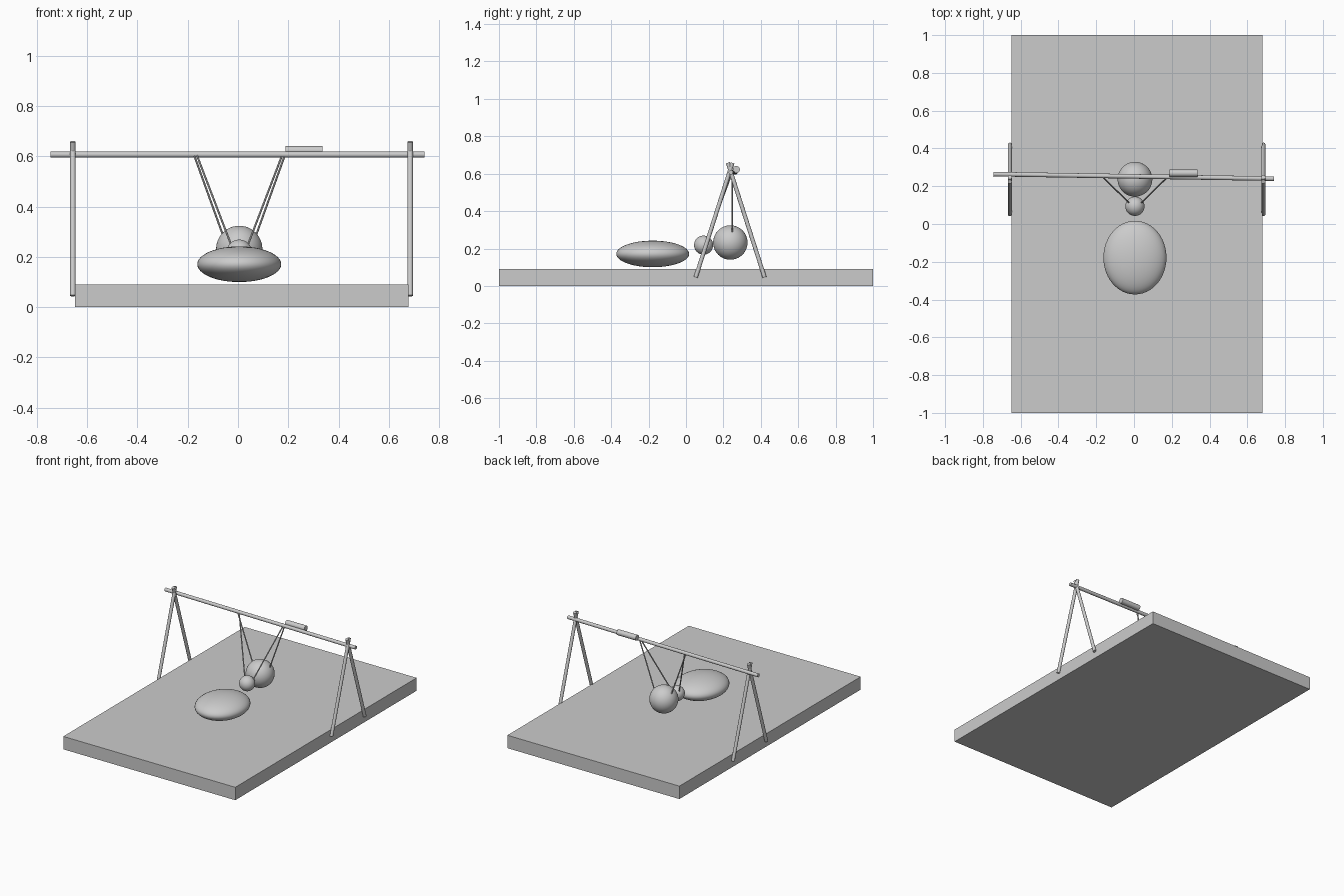
import bpy
from mathutils import Vector

cube = bpy.data.objects.get("Cube")
if cube:
    bpy.data.objects.remove(cube, do_unlink=True)

GREY = (0.6, 0.6, 0.6, 1.0)
grey = bpy.data.materials.new("plain_grey")
grey.use_nodes = True
grey.diffuse_color = GREY
grey.node_tree.nodes["Principled BSDF"].inputs["Base Color"].default_value = GREY


def finish(name, smooth=True):
    obj = bpy.context.object
    obj.name = name
    obj.data.materials.append(grey)
    if smooth:
        bpy.ops.object.shade_smooth_by_angle()
    return obj


def rod(name, start, end, radius, sides=20):
    a, b = Vector(start), Vector(end)
    axis = b - a
    bpy.ops.mesh.primitive_cylinder_add(
        vertices=sides, radius=radius, depth=axis.length, location=(a + b) / 2,
        rotation=axis.to_track_quat('Z', 'Y').to_euler())
    return finish(name)


def ball(name, centre, radii):
    bpy.ops.mesh.primitive_uv_sphere_add(segments=48, ring_count=24, radius=1, location=centre)
    bpy.context.object.scale = radii
    bpy.ops.object.transform_apply(location=False, rotation=False, scale=True)
    return finish(name)


# Ground slab
bpy.ops.mesh.primitive_cube_add(size=1, location=(0.015, 0, 0.045))
bpy.context.object.scale = (1.328, 2, 0.09)
bpy.ops.object.transform_apply(location=False, rotation=False, scale=True)
finish("ground_slab", smooth=False)

# Crossed legs at both ends
for side, x in (("right", -0.657), ("left", 0.685)):
    rod(f"{side}_front_leg", (x, 0.052, 0.046), (x, 0.248, 0.658), 0.011)
    rod(f"{side}_back_leg", (x, 0.42, 0.046), (x, 0.224, 0.658), 0.011)

# Slightly skewed crossbar with a short roll lying behind it
rod("crossbar", (-0.745, 0.264, 0.607), (0.742, 0.24, 0.607), 0.012)
rod("short_roll", (0.188, 0.269, 0.622), (0.336, 0.269, 0.622), 0.019, 32)

# Resting and hanging bodies
ball("flat_cushion", (0.005, -0.178, 0.171), (0.167, 0.195, 0.071))
ball("large_ball", (0.005, 0.237, 0.232), (0.092,) * 3)
ball("small_ball", (0.005, 0.094, 0.218), (0.051,) * 3)

# Ropes from the crossbar to each ball
for side, s in (("right", -1), ("left", 1)):
    rod(f"{side}_large_ball_rope", (0.006 + s * 0.181, 0.247, 0.606),
        (0.006 + s * 0.06, 0.247, 0.27), 0.004, 10)
    rod(f"{side}_small_ball_rope", (0.006 + s * 0.17, 0.247, 0.606),
        (0.006 + s * 0.034, 0.114, 0.25), 0.004, 10)
